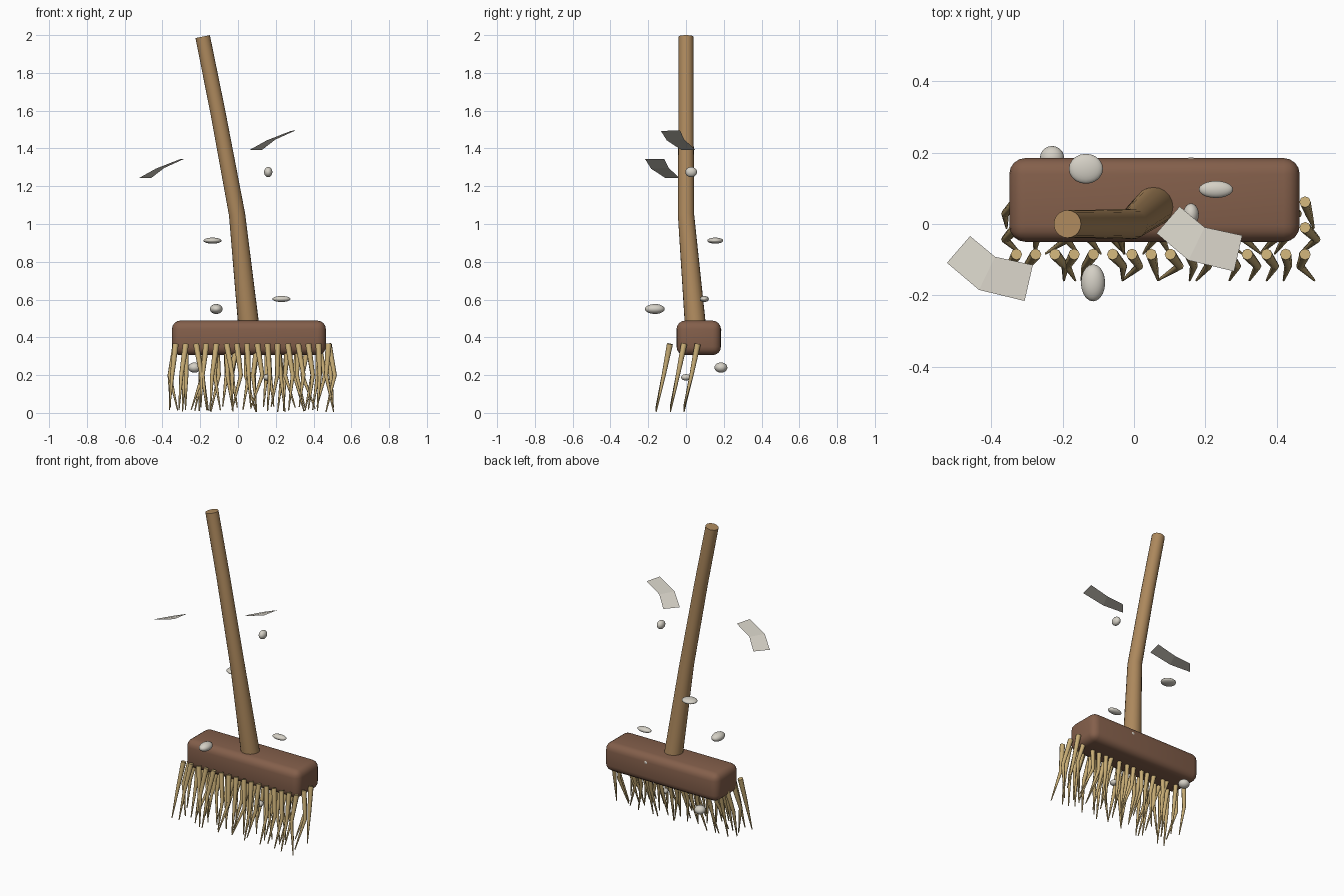
import bpy, bmesh, math, random
from mathutils import Vector

cube = bpy.data.objects.get("Cube")
if cube:
    bpy.data.objects.remove(cube, do_unlink=True)
random.seed(4)


def material(name, rgb):
    m = bpy.data.materials.new(name)
    m.use_nodes = True
    m.diffuse_color = (*rgb, 1)
    bsdf = m.node_tree.nodes["Principled BSDF"]
    bsdf.inputs["Base Color"].default_value = (*rgb, 1)
    bsdf.inputs["Roughness"].default_value = 0.8
    return m


handle_wood = material("handle wood", (0.42, 0.25, 0.11))
head_wood = material("dark wood", (0.23, 0.115, 0.07))
straw = material("straw", (0.58, 0.42, 0.18))
dust = material("pale dust", (0.66, 0.63, 0.56))


def finish(name, bm, mat, smooth=True):
    bmesh.ops.recalc_face_normals(bm, faces=bm.faces)
    me = bpy.data.meshes.new(name)
    bm.to_mesh(me)
    bm.free()
    me.materials.append(mat)
    ob = bpy.data.objects.new(name, me)
    bpy.context.collection.objects.link(ob)
    if smooth:
        bpy.ops.object.select_all(action="DESELECT")
        ob.select_set(True)
        bpy.context.view_layer.objects.active = ob
        bpy.ops.object.shade_smooth_by_angle(angle=math.radians(50))
    return ob


def tube(bm, path, radii, sides):
    """Tapered capped tube along a path."""
    pts = [Vector(p) for p in path]
    rings = []
    for i, p in enumerate(pts):
        t = (pts[min(i + 1, len(pts) - 1)] - pts[max(i - 1, 0)]).normalized()
        u = Vector((0, 1, 0)).cross(t).normalized()
        v = t.cross(u)
        angles = [math.tau * k / sides for k in range(sides)]
        rings.append([bm.verts.new(p + radii[i] * (u * math.cos(a) + v * math.sin(a)))
                      for a in angles])
    for a, b in zip(rings, rings[1:]):
        for k in range(sides):
            n = (k + 1) % sides
            bm.faces.new((a[k], a[n], b[n], b[k]))
    bm.faces.new(rings[0][::-1])
    bm.faces.new(rings[-1])


# Bent handle
bm = bmesh.new()
tube(bm, [(0.063, 0.055, 0.4), (-0.005, 0, 1.05), (-0.108, 0, 1.6), (-0.187, 0, 1.992)],
     [0.057, 0.043, 0.04, 0.039], 20)
finish("handle", bm, handle_wood)

# Rounded head block
bm = bmesh.new()
bmesh.ops.create_cube(bm, size=1)
bmesh.ops.scale(bm, vec=(0.815, 0.235, 0.183), verts=bm.verts)
bmesh.ops.translate(bm, vec=(0.0575, 0.0675, 0.397), verts=bm.verts)
bmesh.ops.bevel(bm, geom=bm.edges[:], offset=0.045, segments=4, profile=0.5,
                affect="EDGES")
finish("head_block", bm, head_wood)

# Three rows of swept-forward bristles
for row, y in enumerate((-0.085, -0.01, 0.062)):
    bm = bmesh.new()
    for i in range(16):
        x = -0.33 + 0.054 * i
        mid = x + random.uniform(-0.035, 0.035)
        tip = x + random.uniform(-0.042, 0.042)
        low = random.uniform(0.005, 0.035)
        tube(bm, [(x, y, 0.365), (mid, y - 0.033, 0.2), (tip, y - 0.073, low)],
             [0.016, 0.011, 0.003], 8)
    finish(f"bristle_row_{row + 1}", bm, straw)

# Floating dust pebbles: centre, half sizes
pebbles = [
    ((0.16, 0.027, 1.275), (0.022, 0.031, 0.027)),
    ((-0.135, 0.155, 0.912), (0.048, 0.042, 0.016)),
    ((0.23, 0.097, 0.603), (0.048, 0.024, 0.016)),
    ((-0.115, -0.165, 0.55), (0.034, 0.052, 0.026)),
    ((-0.23, 0.185, 0.24), (0.034, 0.034, 0.027)),
    ((0.155, 0.0, 0.188), (0.022, 0.026, 0.017)),
    ((0.16, 0.165, 0.44), (0.025, 0.022, 0.02)),
]
for n, (centre, half) in enumerate(pebbles):
    bm = bmesh.new()
    bmesh.ops.create_uvsphere(bm, u_segments=20, v_segments=12, radius=1)
    bmesh.ops.scale(bm, vec=half, verts=bm.verts)
    bmesh.ops.translate(bm, vec=centre, verts=bm.verts)
    finish(f"dust_pebble_{n + 1}", bm, dust)

# Two folded scraps, each made of two panels
edges = [((-0.525, -0.109, 1.243), (-0.46, -0.034, 1.243)),
         ((-0.435, -0.185, 1.293), (-0.39, -0.092, 1.297)),
         ((-0.307, -0.216, 1.343), (-0.284, -0.115, 1.345))]
for name, shift in (("right_scrap", (0, 0, 0)), ("left_scrap", (0.588, 0.083, 0.15))):
    bm = bmesh.new()
    pairs = [[bm.verts.new(Vector(p) + Vector(shift)) for p in e] for e in edges]
    for (a, b), (c, d) in zip(pairs, pairs[1:]):
        bm.faces.new((a, c, d, b))
    finish(name, bm, dust, smooth=False)
